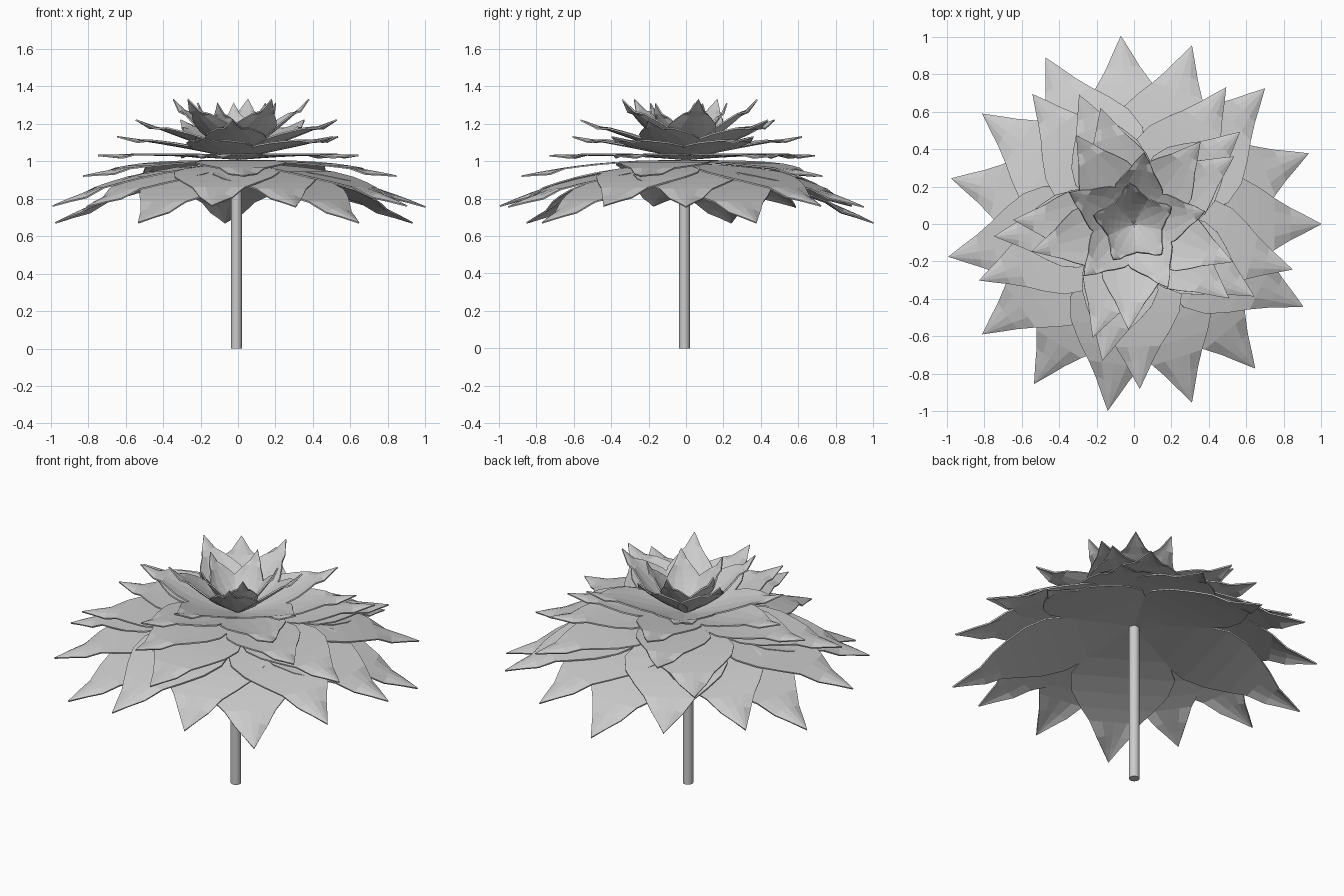
import bpy, bmesh, math
from mathutils import Matrix, Vector

cube = bpy.data.objects.get("Cube")
if cube:
    bpy.data.objects.remove(cube, do_unlink=True)

grey = bpy.data.materials.new("plain grey")
grey.use_nodes = True
grey.diffuse_color = (0.6, 0.6, 0.6, 1)
grey.node_tree.nodes["Principled BSDF"].inputs["Base Color"].default_value = (0.6, 0.6, 0.6, 1)

# Petal outline: distance along the petal, half width, both relative to its length
OUTLINE = [(0.02, 0.025), (0.14, 0.12), (0.28, 0.22), (0.42, 0.275), (0.54, 0.255),
           (0.65, 0.195), (0.74, 0.135), (0.83, 0.085), (0.91, 0.045), (1.0, 0.0)]


def add_petal(bm, turn, base, radius, tip, cup, bulge):
    """One petal from the axis out to its tip; cup lifts the sides of the blade."""
    length = math.hypot(radius, tip - base)
    slope = math.atan2(tip - base, radius)
    place = (Matrix.Translation((0, 0, base)) @ Matrix.Rotation(turn, 4, 'Z')
             @ Matrix.Rotation(-slope, 4, 'Y'))
    rows = []
    for t, w in OUTLINE:
        arch = bulge * 4 * t * (1 - t)
        ridge = -0.25 if t > 0.8 else cup       # the spike is folded into a ridge
        row = []
        for side in (-1, -0.5, 0, 0.5, 1):
            lift = ridge * w * side * side
            row.append(bm.verts.new(place @ (length * Vector((t, side * w, arch + lift)))))
            if w == 0:
                break
        rows.append(row)
    for a, b in zip(rows, rows[1:]):
        for i in range(4):
            if len(b) == 1:
                bm.faces.new((a[i], b[0], a[i + 1]))
            else:
                bm.faces.new((a[i], b[i], b[i + 1], a[i + 1]))


def petal_ring(name, offset, base, radius, tip, cup, bulge):
    """Five petals spread evenly round the axis."""
    bm = bmesh.new()
    for k in range(5):
        add_petal(bm, math.radians(offset + 72 * k), base, radius, tip, cup, bulge)
    bm.normal_update()
    mesh = bpy.data.meshes.new(name)
    bm.to_mesh(mesh)
    bm.free()
    mesh.materials.append(grey)
    ring = bpy.data.objects.new(name, mesh)
    bpy.context.collection.objects.link(ring)
    solid = ring.modifiers.new("thickness", 'SOLIDIFY')
    solid.thickness = 0.008
    solid.offset = 0


# Rings from the lowest to the innermost: turn, base height, tip radius, tip height, cup, bulge
petal_ring("lowest_petals", 22, 0.95, 1.005, 0.67, 0.0, 0.05)
petal_ring("low_petals", 0, 0.97, 1.0, 0.755, 0.0, 0.05)
petal_ring("lower_middle_petals", 46, 0.985, 1.005, 0.76, 0.0, 0.05)
petal_ring("middle_petals", 56, 1.0, 0.88, 0.92, 0.0, 0.03)
petal_ring("upper_middle_petals", 41, 1.01, 0.75, 1.03, 0.03, 0.015)
petal_ring("upper_petals", 34, 1.015, 0.645, 1.13, 0.08, 0.01)
petal_ring("high_petals", 51, 1.02, 0.565, 1.22, 0.12, 0.0)
petal_ring("inner_petals", 10, 1.025, 0.385, 1.33, 0.2, -0.03)
petal_ring("innermost_petals", 24, 1.03, 0.22, 1.31, 0.2, -0.06)

# Stem
bpy.ops.mesh.primitive_cylinder_add(vertices=16, radius=0.029, depth=0.97,
                                    location=(-0.008, -0.008, 0.485))
stem = bpy.context.object
stem.name = "stem"
stem.data.materials.append(grey)
bpy.ops.object.shade_smooth_by_angle()
